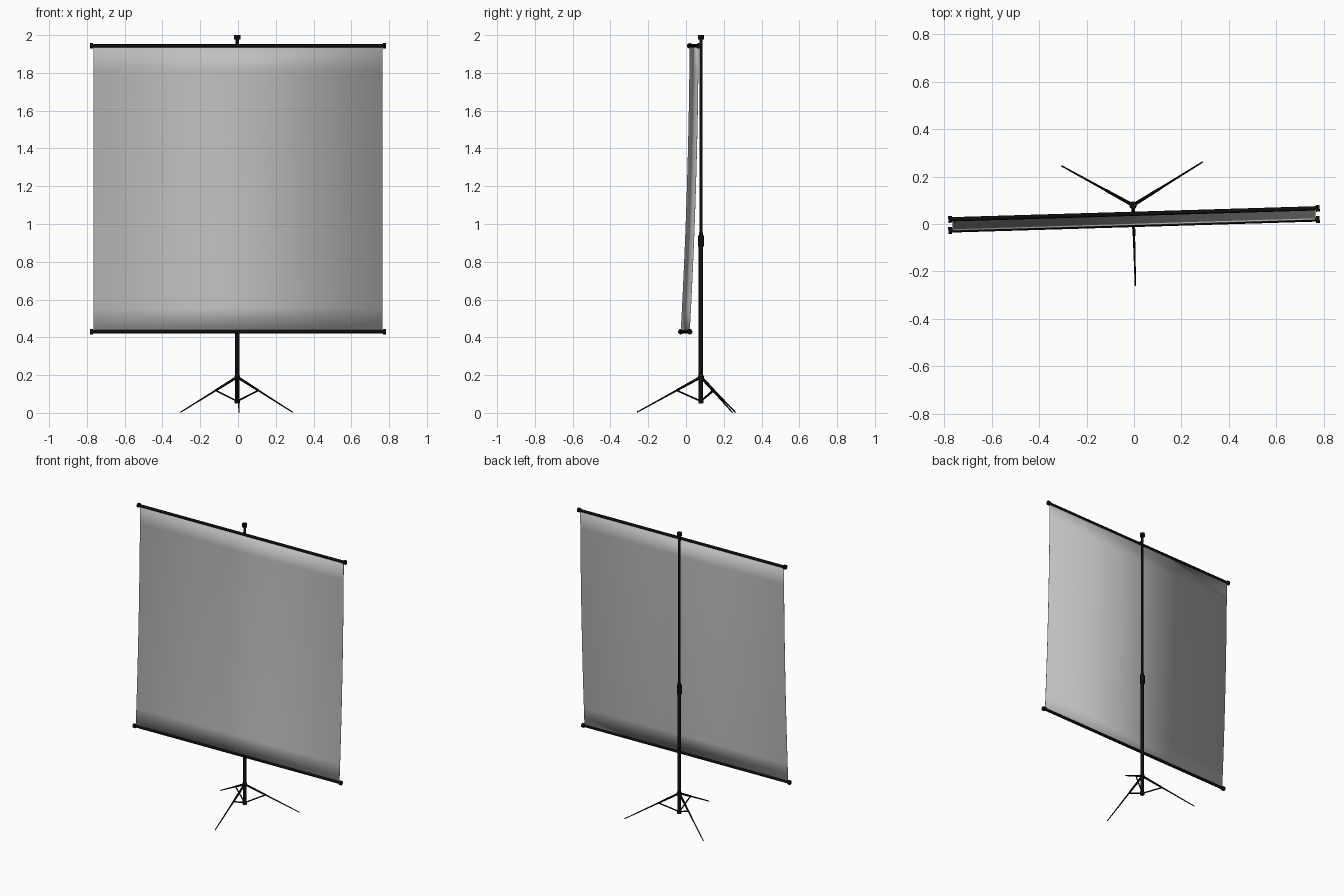
import bpy, bmesh, math
from mathutils import Vector, Matrix

if "Cube" in bpy.data.objects:
    bpy.data.objects.remove(bpy.data.objects["Cube"])


def material(name, colour):
    m = bpy.data.materials.new(name)
    m.use_nodes = True
    m.diffuse_color = (*colour, 1)
    bsdf = m.node_tree.nodes["Principled BSDF"]
    bsdf.inputs["Base Color"].default_value = (*colour, 1)
    bsdf.inputs["Roughness"].default_value = 0.7
    return m


BLACK = material("black metal", (0.004, 0.004, 0.004))
GREY = material("screen grey", (0.53, 0.53, 0.53))


def add_object(name, bm, mat):
    mesh = bpy.data.meshes.new(name)
    bm.to_mesh(mesh)
    bm.free()
    mesh.materials.append(mat)
    ob = bpy.data.objects.new(name, mesh)
    bpy.context.collection.objects.link(ob)
    return ob


def rod(name, start, end, r1, r2=None, sides=16):
    """Cylinder or cone between two points, smooth with sharp rims."""
    a, b = Vector(start), Vector(end)
    d = b - a
    bm = bmesh.new()
    turn = d.to_track_quat('Z', 'Y').to_matrix().to_4x4()
    bmesh.ops.create_cone(bm, cap_ends=True, segments=sides, radius1=r1,
                          radius2=r1 if r2 is None else r2, depth=d.length,
                          matrix=Matrix.Translation((a + b) / 2) @ turn)
    ob = add_object(name, bm, BLACK)
    bpy.ops.object.select_all(action='DESELECT')
    ob.select_set(True)
    bpy.context.view_layer.objects.active = ob
    bpy.ops.object.shade_smooth_by_angle(angle=math.radians(40))
    return ob


# Pole, telescoping, with collars and a top knob
PX, PY = -0.004, 0.079


def pole_part(name, z0, z1, r):
    rod(name, (PX, PY, z0), (PX, PY, z1), r)


pole_part("lower_pole", 0.05, 0.93, 0.012)
pole_part("upper_pole", 0.9, 1.985, 0.008)
pole_part("height_clamp", 0.88, 0.94, 0.016)
pole_part("clamp_neck", 0.94, 0.955, 0.011)
pole_part("leg_collar", 0.178, 0.198, 0.015)
pole_part("strut_collar", 0.052, 0.072, 0.014)
pole_part("top_knob", 1.976, 2.0, 0.016)

# Tripod legs with struts back to the pole
feet = {"front": (0.006, -0.26), "back_left": (0.29, 0.262), "back_right": (-0.305, 0.245)}
for side, (fx, fy) in feet.items():
    hip = Vector((PX, PY, 0.19))
    foot = Vector((fx, fy, 0.003))
    knee = hip.lerp(foot, 0.38)
    rod(side + "_upper_leg", hip, knee, 0.0075, 0.006, 8)
    rod(side + "_lower_leg", knee, foot, 0.005, 0.003, 8)
    rod(side + "_strut", knee, (PX, PY, 0.062), 0.0045, sides=8)

# Screen assembly, turned slightly about the vertical
TURN = 0.03
TOP, BOTTOM = 1.943, 0.43


def place(x, z):
    t = (z - BOTTOM) / (TOP - BOTTOM)
    bow = -0.004 + 0.047 * t + 0.036 * t * (1 - t)
    return Vector((x, bow + TURN * x, z))


for label, z in (("top", TOP), ("bottom", BOTTOM)):
    rod(label + "_rail", place(-0.775, z), place(0.775, z), 0.009)
    for side, s in (("left", 1), ("right", -1)):
        rod(f"{label}_{side}_end_cap", place(s * 0.767, z), place(s * 0.783, z), 0.0145)

# Hanging hook from the pole to the top rail
rod("hanging_hook", (PX, PY, TOP), place(0, TOP), 0.004, sides=8)

# Fabric sheet, gently curved from rail to rail
bm = bmesh.new()
STEPS = 12
rows = []
for i in range(STEPS + 1):
    z = BOTTOM + (TOP - BOTTOM) * i / STEPS
    rows.append([bm.verts.new(place(x, z)) for x in (-0.766, 0.766)])
for low, high in zip(rows, rows[1:]):
    bm.faces.new((low[0], low[1], high[1], high[0])).smooth = True
screen = add_object("screen_fabric", bm, GREY)
thick = screen.modifiers.new("thickness", 'SOLIDIFY')
thick.thickness = 0.002
thick.offset = 0
